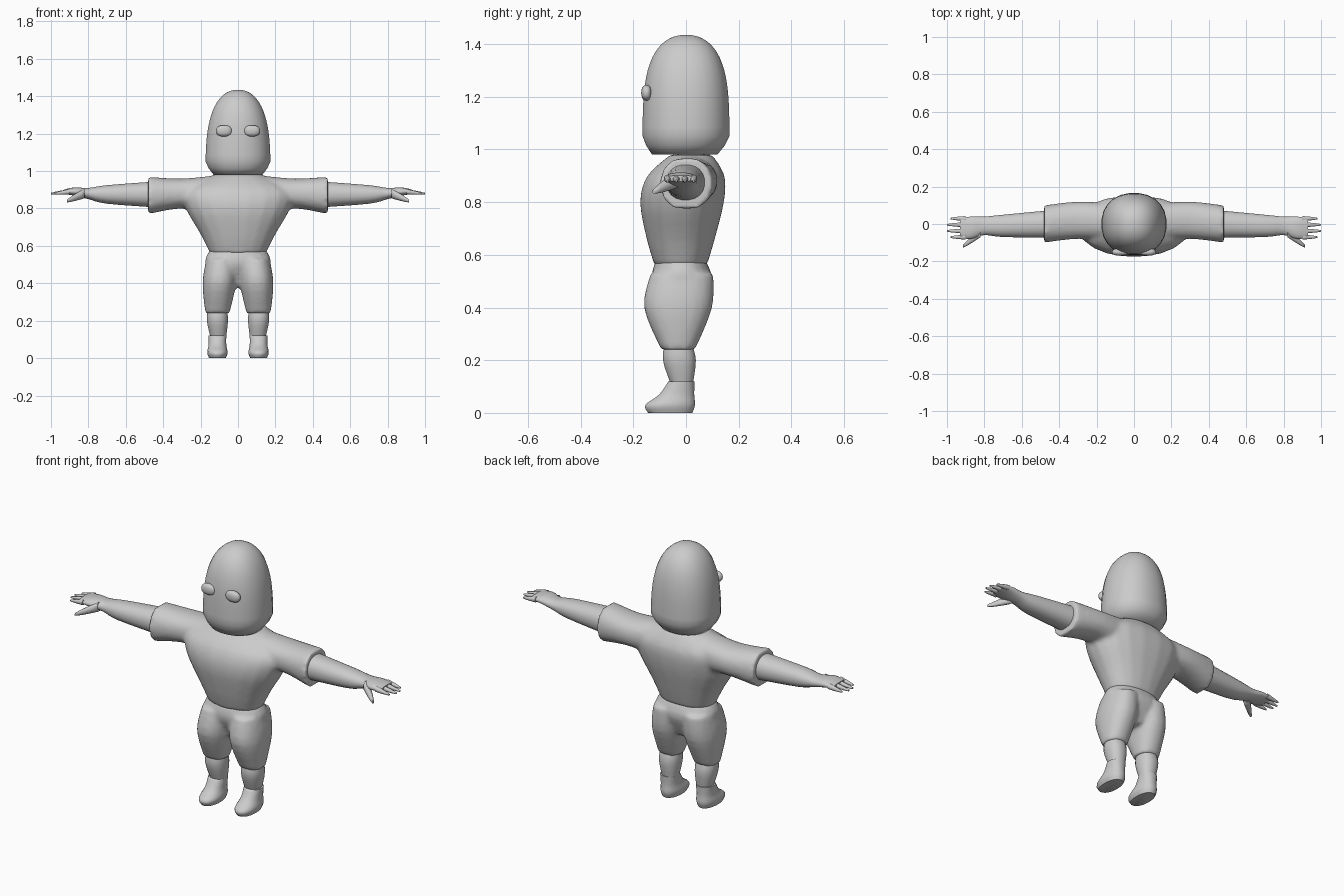
import bpy, bmesh, math
from mathutils import Vector

cube = bpy.data.objects.get("Cube")
if cube:
    bpy.data.objects.remove(cube)

grey = bpy.data.materials.new("plain grey")
grey.use_nodes = True
grey.diffuse_color = (0.6, 0.6, 0.6, 1)
grey.node_tree.nodes["Principled BSDF"].inputs["Base Color"].default_value = grey.diffuse_color


def rounded(value, power):
    """Signed power, used to square off circles into rounded boxes."""
    return math.copysign(abs(value) ** power, value)


def smooth_rings(keys, steps=4):
    """Pass a flowing curve through the key rings."""
    padded = [keys[0], *keys, keys[-1]]
    rings = []
    for before, start, end, after in zip(padded, padded[1:], padded[2:], padded[3:]):
        for step in range(steps):
            f = step / steps
            ring = []
            for p, q, r, s in zip(before, start, end, after):
                bend = 2 * p - 5 * q + 4 * r - s
                twist = 3 * q - p - 3 * r + s
                ring.append(q + f / 2 * (r - p + f * (bend + f * twist)))
            rings.append(ring)
    rings.append(keys[-1])
    return rings


def loft(bm, axis, rings, side=1, sides=20, squareness=0.9):
    """Skin rings along x or z. Ring: position, then centre and half size of each cross axis."""
    loops = []
    for along, centre_a, half_a, centre_b, half_b in rings:
        loop = []
        for i in range(sides):
            angle = math.tau * (i + 0.5) / sides
            a = centre_a + half_a * rounded(math.cos(angle), squareness)
            b = centre_b + half_b * rounded(math.sin(angle), squareness)
            point = (side * along, a, b) if axis == "x" else (side * a, b, along)
            loop.append(bm.verts.new(point))
        loops.append(loop)
    for low, high in zip(loops, loops[1:]):
        for i in range(sides):
            bm.faces.new((low[i - 1], low[i], high[i], high[i - 1]))
    bm.faces.new(loops[0])
    bm.faces.new(loops[-1])


def finish(name, bm):
    bmesh.ops.recalc_face_normals(bm, faces=bm.faces)
    mesh = bpy.data.meshes.new(name)
    bm.to_mesh(mesh)
    bm.free()
    mesh.materials.append(grey)
    obj = bpy.data.objects.new(name, mesh)
    bpy.context.collection.objects.link(obj)
    bpy.ops.object.select_all(action="DESELECT")
    obj.select_set(True)
    bpy.context.view_layer.objects.active = obj
    bpy.ops.object.shade_smooth_by_angle(angle=math.radians(60))
    return obj


def part(name, axis, keys, side=1):
    bm = bmesh.new()
    loft(bm, axis, smooth_rings(keys), side)
    finish(name, bm)


def garment(name, trunk, limb_axis, limb):
    """Fuse a trunk and a mirrored pair of limbs into one soft surface."""
    bm = bmesh.new()
    loft(bm, "z", smooth_rings(trunk))
    for side in (1, -1):
        loft(bm, limb_axis, smooth_rings(limb), side)
    obj = finish(name, bm)
    remesh = obj.modifiers.new("fuse", "REMESH")
    remesh.mode = "VOXEL"
    remesh.voxel_size = 0.012
    remesh.use_smooth_shade = True
    soften = obj.modifiers.new("soften", "SMOOTH")
    soften.iterations = 5


def digit(name, start, end, radius, side):
    """Tapered finger with a blunt rounded tip."""
    start, end = Vector(start), Vector(end)
    rings = []
    steps = 6
    for step in range(steps + 1):
        f = step / steps
        centre = start.lerp(end, f)
        thickness = radius * math.sqrt(1.1 - f)
        rings.append((centre.x, centre.y, thickness, centre.z, thickness))
    bm = bmesh.new()
    loft(bm, "x", rings, side, sides=8)
    finish(name, bm)


def head():
    """Tall dome whose sides curve in to the crown, with a tucked flat underside."""
    bottom, height, radius = 0.98, 0.455, 0.175
    rings = []
    steps = 20
    for step in range(steps + 1):
        f = math.sin(math.pi / 2 * step / steps) * 0.999
        tuck = min(1, 0.75 + 2 * f)
        width = radius * tuck * (1 - f ** 3) ** 0.45
        depth = 0.95 * radius * tuck * (1 - f ** 4) ** 0.45
        rings.append((bottom + height * f, 0, width, 0.02 * (tuck - 1), depth))
    bm = bmesh.new()
    loft(bm, "z", rings, sides=24)
    finish("head", bm)


def eye(name, side):
    """Bulging rounded oval."""
    bm = bmesh.new()
    bmesh.ops.create_uvsphere(bm, u_segments=16, v_segments=10, radius=1)
    for v in bm.verts:
        x, y, z = (rounded(c, 0.85) for c in v.co)
        v.co = (side * 0.075 + x * 0.043, y * 0.02 - 0.15, z * 0.03 + 1.215)
    finish(name, bm)


head()
part("neck", "z", [(0.94, 0, 0.045, 0.02, 0.07), (1, 0, 0.045, 0.02, 0.07)])

# Tapered torso and wide sleeves
torso = [
    (0.56, 0, 0.15, -0.02, 0.1),
    (0.66, 0, 0.2, -0.02, 0.13),
    (0.8, 0, 0.28, -0.015, 0.16),
    (0.9, 0, 0.29, 0, 0.147),
    (0.98, 0, 0.13, 0.02, 0.08),
]
sleeve = [
    (0.1, 0.01, 0.1, 0.88, 0.1),
    (0.3, 0.02, 0.1, 0.88, 0.08),
    (0.48, 0, 0.1, 0.87, 0.1),
]
garment("shirt", torso, "x", sleeve)

# Hips and baggy legs
hips = [
    (0.38, 0, 0.07, -0.01, 0.06),
    (0.5, 0, 0.175, -0.015, 0.115),
    (0.58, 0, 0.15, -0.02, 0.095),
]
short_leg = [
    (0.24, 0.11, 0.065, -0.03, 0.065),
    (0.4, 0.1, 0.09, -0.03, 0.13),
    (0.53, 0.09, 0.08, -0.015, 0.12),
]
garment("shorts", hips, "z", short_leg)

# Bare arm that flattens into the palm
arm = [
    (0.44, 0, 0.075, 0.875, 0.07),
    (0.7, -0.01, 0.06, 0.875, 0.05),
    (0.8, -0.01, 0.05, 0.88, 0.03),
    (0.87, -0.02, 0.06, 0.89, 0.023),
    (0.93, -0.02, 0.055, 0.89, 0.012),
]
calf = [
    (0.1, 0.105, 0.04, -0.015, 0.04),
    (0.2, 0.11, 0.057, -0.025, 0.063),
    (0.27, 0.11, 0.05, -0.03, 0.05),
]
# Shoe with a long, low toe
shoe = [
    (0, 0.11, 0.045, -0.06, 0.085),
    (0.03, 0.11, 0.055, -0.06, 0.095),
    (0.07, 0.11, 0.048, -0.035, 0.067),
    (0.12, 0.11, 0.048, -0.017, 0.05),
]

for side, label in ((1, "left"), (-1, "right")):
    part(f"{label}_arm", "x", arm, side)
    part(f"{label}_calf", "z", calf, side)
    part(f"{label}_shoe", "z", shoe, side)
    eye(f"{label}_eye", side)
    digit(f"{label}_thumb", (0.82, -0.045, 0.88), (0.915, -0.12, 0.84), 0.026, side)
    for finger, tip in (("index", 0.98), ("middle", 1), ("ring", 1), ("little", 0.98)):
        y = 0.033 * ("index", "middle", "ring", "little").index(finger) - 0.07
        digit(f"{label}_{finger}_finger", (0.9, y, 0.89), (tip, y, 0.88), 0.014, side)
